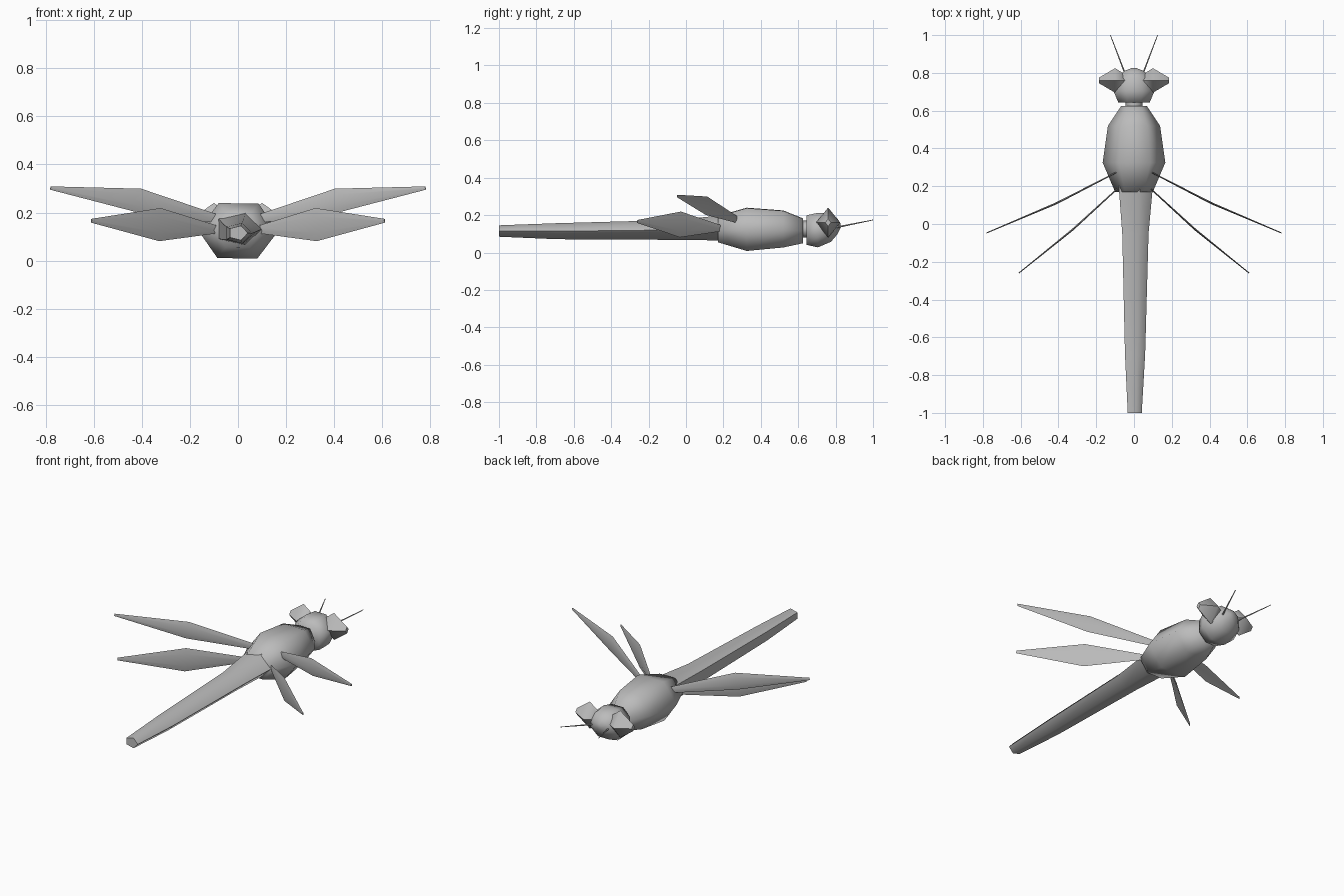
import bpy, bmesh, math
from mathutils import Vector

if "Cube" in bpy.data.objects:
    bpy.data.objects.remove(bpy.data.objects["Cube"], do_unlink=True)

grey = bpy.data.materials.new("plain grey")
grey.use_nodes = True
colour = (0.5, 0.5, 0.5, 1)
grey.diffuse_color = colour
grey.node_tree.nodes["Principled BSDF"].inputs["Base Color"].default_value = colour

X, Y, Z = Vector((1, 0, 0)), Vector((0, 1, 0)), Vector((0, 0, 1))


def loft(name, rings, sides, phase=0, smooth=65):
    """Skin rings of (centre, half-axis u, half-axis v) and cap both ends."""
    bm = bmesh.new()
    loops = []
    for c, u, v in rings:
        angles = [phase + math.tau * i / sides for i in range(sides)]
        loops.append([bm.verts.new(Vector(c) + u * math.cos(a) + v * math.sin(a)) for a in angles])
    for a, b in zip(loops, loops[1:]):
        for i in range(sides):
            j = (i + 1) % sides
            bm.faces.new((a[i], a[j], b[j], b[i]))
    bm.faces.new(loops[0])
    bm.faces.new(loops[-1])
    bmesh.ops.recalc_face_normals(bm, faces=bm.faces)
    mesh = bpy.data.meshes.new(name)
    bm.to_mesh(mesh)
    bm.free()
    mesh.materials.append(grey)
    ob = bpy.data.objects.new(name, mesh)
    bpy.context.collection.objects.link(ob)
    bpy.ops.object.select_all(action="DESELECT")
    bpy.context.view_layer.objects.active = ob
    ob.select_set(True)
    bpy.ops.object.shade_smooth_by_angle(angle=math.radians(smooth))
    return ob


def body(name, profile, sides, phase=0, smooth=75):
    """Loft along y from (y, centre z, x radius, z radius) sections."""
    loft(name, [((0, y, z), X * rx, Z * rz) for y, z, rx, rz in profile], sides, phase, smooth)


def blade(name, stations, sides):
    """Loft along a path of (point, half height, half thickness), standing upright."""
    axis = (Vector(stations[-1][0]) - Vector(stations[0][0])).normalized()
    side = axis.cross(Z).normalized()
    up = side.cross(axis)
    loft(name, [(p, up * h, side * t) for p, h, t in stations], sides)


# Body
body("thorax", [(0.17, 0.125, 0.10, 0.08), (0.325, 0.124, 0.166, 0.132),
                (0.52, 0.126, 0.138, 0.113), (0.625, 0.116, 0.068, 0.076)], 6, -0.02)
body("tail", [(-1, 0.115, 0.041, 0.032), (-0.69, 0.114, 0.059, 0.045),
              (-0.05, 0.121, 0.077, 0.056), (0.2, 0.132, 0.1, 0.071)], 5)
body("neck", [(0.6, 0.125, 0.045, 0.045), (0.67, 0.125, 0.045, 0.045)], 8)
body("head", [(0.643, 0.12, 0.09, 0.085), (0.705, 0.12, 0.118, 0.1),
              (0.775, 0.133, 0.095, 0.082), (0.81, 0.14, 0.055, 0.045),
              (0.825, 0.143, 0.015, 0.015)], 8, math.pi / 8)

# Paired parts
for s, word in ((1, "left"), (-1, "right")):
    blade(word + "_front_wing", [((s * 0.09, 0.275, 0.175), 0.018, 0.004),
                                 ((s * 0.41, 0.11, 0.25), 0.05, 0.006),
                                 ((s * 0.78, -0.047, 0.302), 0.007, 0.003)], 6)
    blade(word + "_rear_wing", [((s * 0.09, 0.185, 0.13), 0.017, 0.004),
                                ((s * 0.325, -0.03, 0.15), 0.069, 0.006),
                                ((s * 0.61, -0.26, 0.166), 0.008, 0.003)], 6)
    blade(word + "_antenna", [((s * 0.045, 0.79, 0.132), 0.005, 0.005),
                              ((s * 0.125, 1.0, 0.174), 0.002, 0.002)], 6)
    # Faceted eye, a diamond section bulging midway
    loft(word + "_eye", [((s * x, 0.76, 0.16), Y * ry, Z * rz) for x, ry, rz in
                         ((0.02, 0.015, 0.02), (0.1, 0.065, 0.08), (0.185, 0.015, 0.02))], 4)
